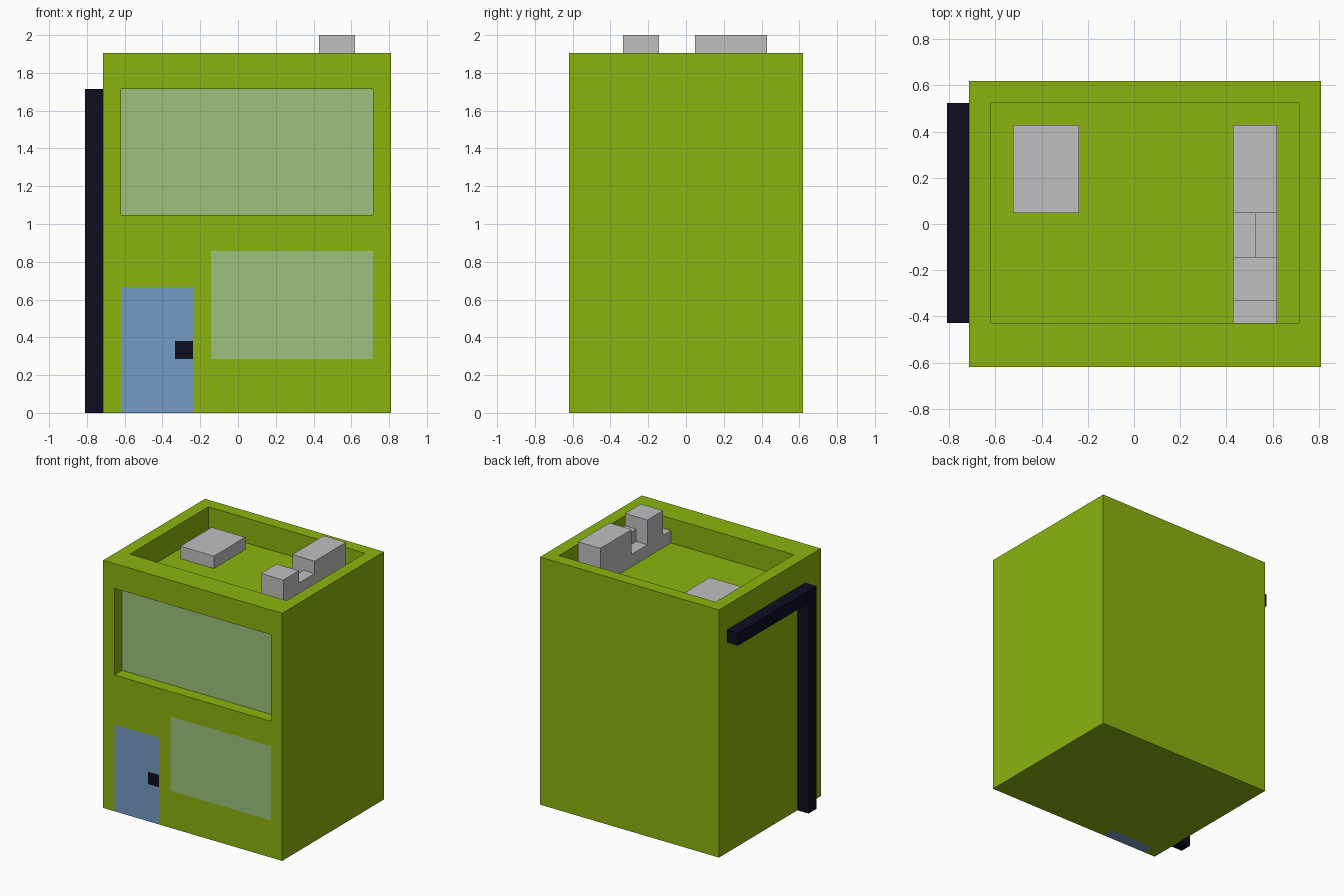
import bpy
import bmesh
from mathutils import Vector

if "Cube" in bpy.data.objects:
    bpy.data.objects.remove(bpy.data.objects["Cube"], do_unlink=True)

U = 2 / 21                              # one block; the model is 17 x 13 x 21 blocks
ORIGIN = Vector((-8.5, -6.5, 0))
PANE = 0.1                              # pane thickness in blocks


def material(name, rgb):
    linear = [c / 255 / 12.92 if c <= 10 else ((c / 255 + 0.055) / 1.055) ** 2.4 for c in rgb]
    m = bpy.data.materials.new(name)
    m.use_nodes = True
    m.diffuse_color = (*linear, 1)
    bsdf = next(n for n in m.node_tree.nodes if n.type == 'BSDF_PRINCIPLED')
    bsdf.inputs["Base Color"].default_value = (*linear, 1)
    return m


GREEN = material("lime wall", (139, 180, 14))
GLASS = material("pale green glass", (158, 194, 124))
BLUE = material("blue door", (118, 155, 196))
BLACK = material("dark navy", (13, 13, 34))
GREY = material("light grey", (192, 192, 192))


def block(name, lo, hi, mat):
    """Box between two corners given in blocks."""
    lo, hi = Vector(lo), Vector(hi)
    bm = bmesh.new()
    bmesh.ops.create_cube(bm, size=1)
    for v in bm.verts:
        v.co = Vector(v.co[i] * (hi[i] - lo[i]) for i in range(3)) * U
    mesh = bpy.data.meshes.new(name)
    bm.to_mesh(mesh)
    bm.free()
    mesh.materials.append(mat)
    obj = bpy.data.objects.new(name, mesh)
    obj.location = ((lo + hi) / 2 + ORIGIN) * U
    bpy.context.collection.objects.link(obj)
    return obj


def carve(target, lo, hi):
    """Cut a box-shaped pocket out of the target."""
    cutter = block("cutter", lo, hi, target.data.materials[0])
    cutter.hide_render = True
    mod = target.modifiers.new("pocket", 'BOOLEAN')
    mod.operation, mod.solver, mod.object = 'DIFFERENCE', 'EXACT', cutter
    bpy.context.view_layer.objects.active = target
    bpy.ops.object.modifier_apply(modifier=mod.name)
    bpy.data.objects.remove(cutter, do_unlink=True)


# Walls with a sunken roof and pockets for the windows and door
walls = block("building_walls", (1, 0, 0), (17, 13, 20), GREEN)
carve(walls, (2, 2, 18), (16, 12, 21))
carve(walls, (2, -1, 11), (16, 1 + PANE, 18))
carve(walls, (7, -1, 3), (16, PANE, 9))
carve(walls, (2, -1, -1), (6, 1, 7))

# Recessed upper window, flush shop window
block("upper_window", (2, 1, 11), (16, 1 + PANE, 18), GLASS)
block("lower_window", (7, 0, 3), (16, PANE, 9), GLASS)

# Door with a flush handle
door = block("door", (2, 0, 0), (6, 1, 7), BLUE)
carve(door, (5, -1, 3), (7, PANE, 4))
block("door_handle", (5, 0, 3), (6, PANE, 4), BLACK)

# Drainpipe: upright and a horizontal arm
block("drainpipe_upright", (0, 2, 0), (1, 3, 17), BLACK)
block("drainpipe_arm", (0, 2, 17), (1, 12, 18), BLACK)

# Rooftop equipment
block("roof_hatch", (3, 7, 18), (6, 11, 19), GREY)
block("vent_foot", (13, 2, 18), (15, 3, 19), GREY)
block("vent_tower", (13, 3, 18), (15, 5, 21), GREY)
block("vent_link_low", (13, 5, 18), (14, 7, 19), GREY)
block("vent_link_high", (14, 5, 18), (15, 7, 20), GREY)
block("vent_housing", (13, 7, 18), (15, 11, 21), GREY)
